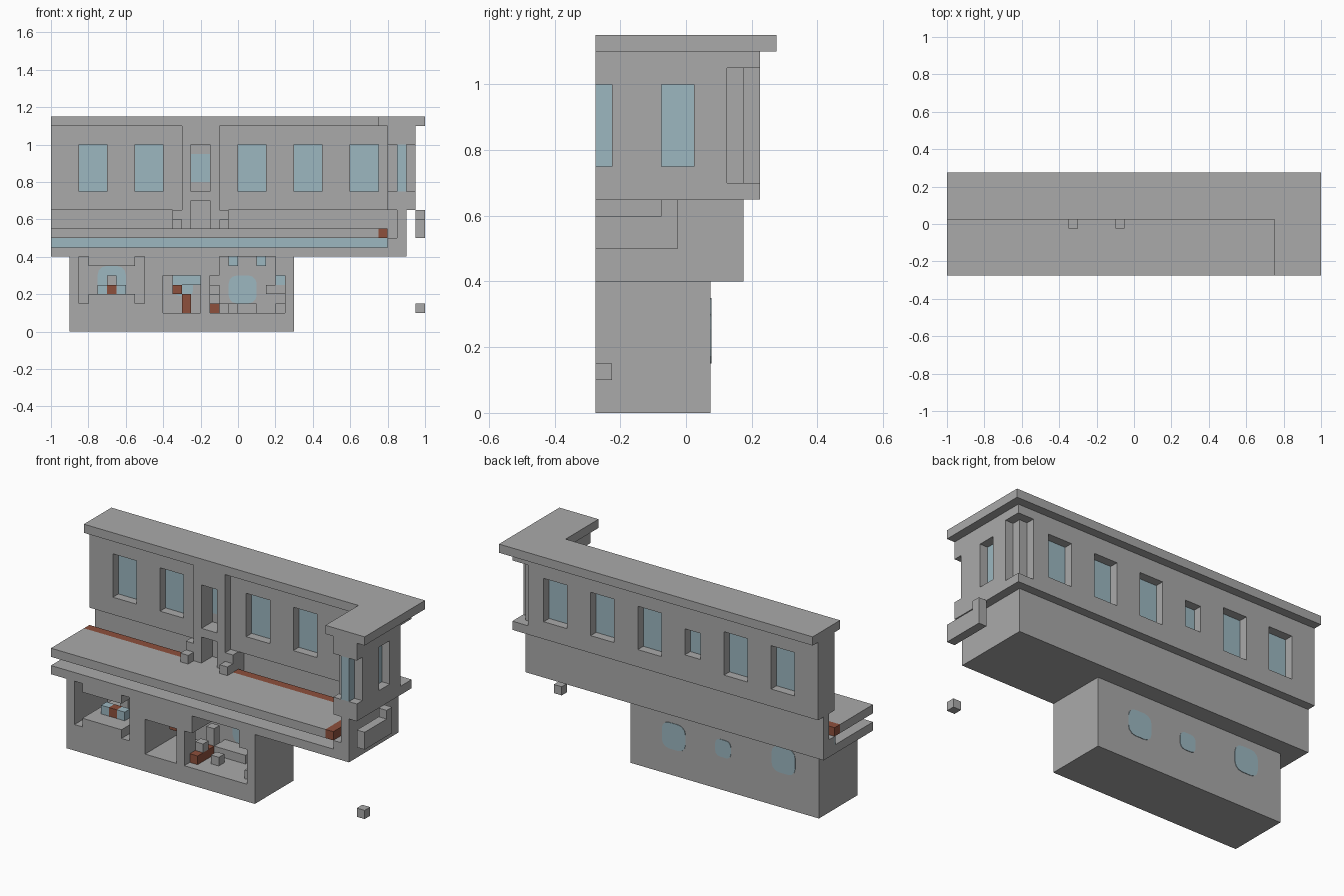
import bpy, bmesh

cube = bpy.data.objects.get("Cube")
if cube:
    bpy.data.objects.remove(cube, do_unlink=True)


def material(name, rgb):
    m = bpy.data.materials.new(name)
    m.use_nodes = True
    m.diffuse_color = (*rgb, 1)
    m.node_tree.nodes["Principled BSDF"].inputs["Base Color"].default_value = (*rgb, 1)
    return m


GREY = material("concrete_grey", (0.40, 0.40, 0.40))
BLUE = material("glass_blue", (0.335, 0.475, 0.53))
BROWN = material("timber_brown", (0.27, 0.08, 0.045))
FRONT, BACK = -0.275, 0.275


def carve(name, solids, voids=(), mat=GREY):
    """Union of boxes (x0,x1,y0,y1,z0,z1) minus void boxes, as one clean shell."""
    boxes = list(solids) + list(voids)
    cuts = [sorted({round(b[2 * a + s], 3) for b in boxes for s in (0, 1)}) for a in range(3)]

    def inside(p, group):
        return any(all(b[2 * a] < p[a] < b[2 * a + 1] for a in range(3)) for b in group)

    def filled(cell):
        if any(c < 0 or c >= len(cuts[a]) - 1 for a, c in enumerate(cell)):
            return False
        p = [(cuts[a][c] + cuts[a][c + 1]) / 2 for a, c in enumerate(cell)]
        return inside(p, solids) and not inside(p, voids)

    bm = bmesh.new()
    nx, ny, nz = (len(c) - 1 for c in cuts)
    for cell in ((i, j, k) for i in range(nx) for j in range(ny) for k in range(nz)):
        if not filled(cell):
            continue
        for a in range(3):
            for s in (0, 1):
                near = list(cell)
                near[a] += 2 * s - 1
                if filled(near):
                    continue
                u, v = (a + 1) % 3, (a + 2) % 3
                ring = []
                for du, dv in ((0, 0), (1, 0), (1, 1), (0, 1)):
                    idx = list(cell)
                    idx[a] += s
                    idx[u] += du
                    idx[v] += dv
                    ring.append(bm.verts.new([cuts[n][idx[n]] for n in range(3)]))
                bm.faces.new(ring if s else ring[::-1])
    bmesh.ops.remove_doubles(bm, verts=bm.verts[:], dist=1e-4)
    bmesh.ops.dissolve_limit(bm, angle_limit=0.01, verts=bm.verts[:], edges=bm.edges[:])
    mesh = bpy.data.meshes.new(name)
    bm.to_mesh(mesh)
    bm.free()
    mesh.materials.append(mat)
    ob = bpy.data.objects.new(name, mesh)
    bpy.context.collection.objects.link(ob)
    return ob


def rounded_window(name, x, z, size):
    """Flush pane with rounded corners, set through the rear basement wall."""
    h = size / 2
    ob = carve(name, [(x - h, x + h, 0.022, 0.078, z - h, z + h)], mat=BLUE)
    bm = bmesh.new()
    bm.from_mesh(ob.data)
    edges = [e for e in bm.edges if abs(e.verts[0].co.y - e.verts[1].co.y) > 0.01]
    bmesh.ops.bevel(bm, geom=edges, offset=h * 0.6, segments=3, profile=0.5, affect='EDGES')
    bm.to_mesh(ob.data)
    bm.free()


# Roof: L-shaped slab
carve("roof", [(-1, 1, 0.025, BACK, 1.1, 1.15), (0.75, 1, FRONT, BACK, 1.1, 1.15)])

# Upper storey: rear and side walls with windows, chimney breast and corner notch
bays = (-0.85, -0.55, 0, 0.3, 0.6)
rear_windows = [(x, x + 0.15, 0.075, 0.225, 0.75, 1) for x in bays]
side_windows = [(0.8, 0.95, y0, y1, 0.75, 1) for y0, y1 in ((FRONT, -0.225), (-0.075, 0.025))]
chimney_voids = [
    (-0.25, -0.15, 0.025, 0.125, 0.75, 1),
    (-0.25, -0.15, 0.125, 0.225, 0.8, 0.95),
    (-0.25, -0.15, 0.025, 0.125, 0.55, 0.7),
]
notch = [(0.9, 0.95, 0.125, 0.225, 0.7, 1.05), (0.85, 0.95, 0.175, 0.225, 0.7, 1.05)]
carve("upper_walls",
      [(-1, 0.95, 0.075, 0.225, 0.65, 1.1),
       (0.8, 0.95, FRONT, 0.225, 0.65, 1.1),
       (-0.3, -0.1, 0.025, 0.125, 0.55, 1.1),
       (-0.35, -0.05, 0.025, 0.125, 0.5, 0.65)],
      rear_windows + side_windows + chimney_voids + notch)

# Glass panes in the middle of the walls
for x0, x1, y0, y1, z0, z1 in rear_windows:
    carve("rear_window_glass", [(x0, x1, 0.125, 0.175, z0, z1)], mat=BLUE)
for x0, x1, y0, y1, z0, z1 in side_windows:
    carve("side_window_glass", [(0.85, 0.9, y0, y1, z0, z1)], mat=BLUE)
carve("small_window_glass", [(-0.25, -0.15, 0.125, 0.175, 0.8, 0.95)], mat=BLUE)

# Middle storey: lower slab, ledge and thin outer walls
carve("middle_shell",
      [(-1, 0.9, FRONT, 0.175, 0.4, 0.45),
       (-1, 0.9, 0.075, 0.175, 0.45, 0.5), (0.8, 0.9, FRONT, 0.175, 0.45, 0.5),
       (-1, 0.9, 0.125, 0.175, 0.5, 0.65), (0.85, 0.9, FRONT, 0.175, 0.5, 0.65)])
carve("floor_slab", [(-1, 0.75, FRONT, 0.025, 0.5, 0.55)])
carve("floor_glass_strip", [(-1, 0.8, 0.066, 0.0749, 0.45, 0.5)], mat=BLUE)
carve("floor_timber_edge",
      [(-1, -0.35, 0.025, 0.075, 0.5, 0.55), (-0.05, 0.8, 0.025, 0.075, 0.5, 0.55),
       (0.75, 0.8, FRONT, 0.075, 0.5, 0.55)], mat=BROWN)
for x in (-0.35, -0.1):
    carve("hearth_block", [(x, x + 0.05, -0.025, 0.025, 0.55, 0.6)])

# Outside railing and loose block
carve("balcony_rail", [(0.95, 1, FRONT, -0.025, 0.5, 0.6), (0.95, 1, -0.075, -0.025, 0.6, 0.65)])
carve("ground_block", [(0.95, 1, FRONT, -0.225, 0.1, 0.15)])

# Basement with two hollow rooms
carve("basement", [(-0.9, 0.3, FRONT, 0.075, 0, 0.4)],
      [(-0.85, -0.8, FRONT, 0.025, 0.15, 0.4), (-0.55, -0.5, FRONT, 0.025, 0.15, 0.4),
       (-0.8, -0.55, FRONT, 0.025, 0.2, 0.35),
       (-0.4, 0.25, FRONT, 0.025, 0.1, 0.3), (-0.1, 0.2, FRONT, 0.025, 0.3, 0.4)])
rounded_window("basement_window_a", -0.675, 0.275, 0.15)
rounded_window("basement_window_b", -0.29, 0.24, 0.1)
rounded_window("basement_window_c", 0.025, 0.225, 0.15)

# Left room furniture
carve("small_table", [(-0.7, -0.65, -0.175, -0.125, 0.2, 0.25)], mat=BROWN)
for x in (-0.75, -0.65):
    carve("blue_seat", [(x, x + 0.05, -0.175, -0.125, 0.2, 0.25)], mat=BLUE)
carve("seat_back", [(-0.7, -0.65, -0.075, -0.025, 0.2, 0.3)])

# Right room furniture
carve("partition", [(-0.2, -0.15, FRONT, -0.175, 0.1, 0.3)])
carve("wall_shelf_glass", [(-0.35, -0.2, -0.025, 0.025, 0.25, 0.3)], mat=BLUE)
carve("wooden_shelf", [(-0.35, -0.3, -0.125, 0.025, 0.2, 0.25)], mat=BROWN)
carve("wooden_post", [(-0.3, -0.25, -0.125, -0.075, 0.1, 0.2)], mat=BROWN)
carve("bench", [(-0.15, -0.1, -0.225, -0.025, 0.1, 0.15)], mat=BROWN)
carve("bench_cushions", [(-0.15, -0.1, -0.175, -0.125, 0.15, 0.2),
                         (-0.15, -0.1, -0.075, -0.025, 0.15, 0.25)])
carve("low_step", [(-0.1, 0.1, -0.075, 0.025, 0.1, 0.15)])
carve("stool", [(-0.05, 0, -0.175, -0.125, 0.1, 0.15)])
carve("side_shelf", [(0.15, 0.25, -0.025, 0.025, 0.2, 0.25), (0.2, 0.25, -0.225, -0.175, 0.1, 0.15)])
carve("side_glass", [(0.2, 0.25, -0.025, 0.025, 0.25, 0.3)], mat=BLUE)
for x in (-0.05, 0.1):
    carve("ceiling_lamp", [(x, x + 0.05, -0.125, -0.075, 0.35, 0.4)], mat=BLUE)
